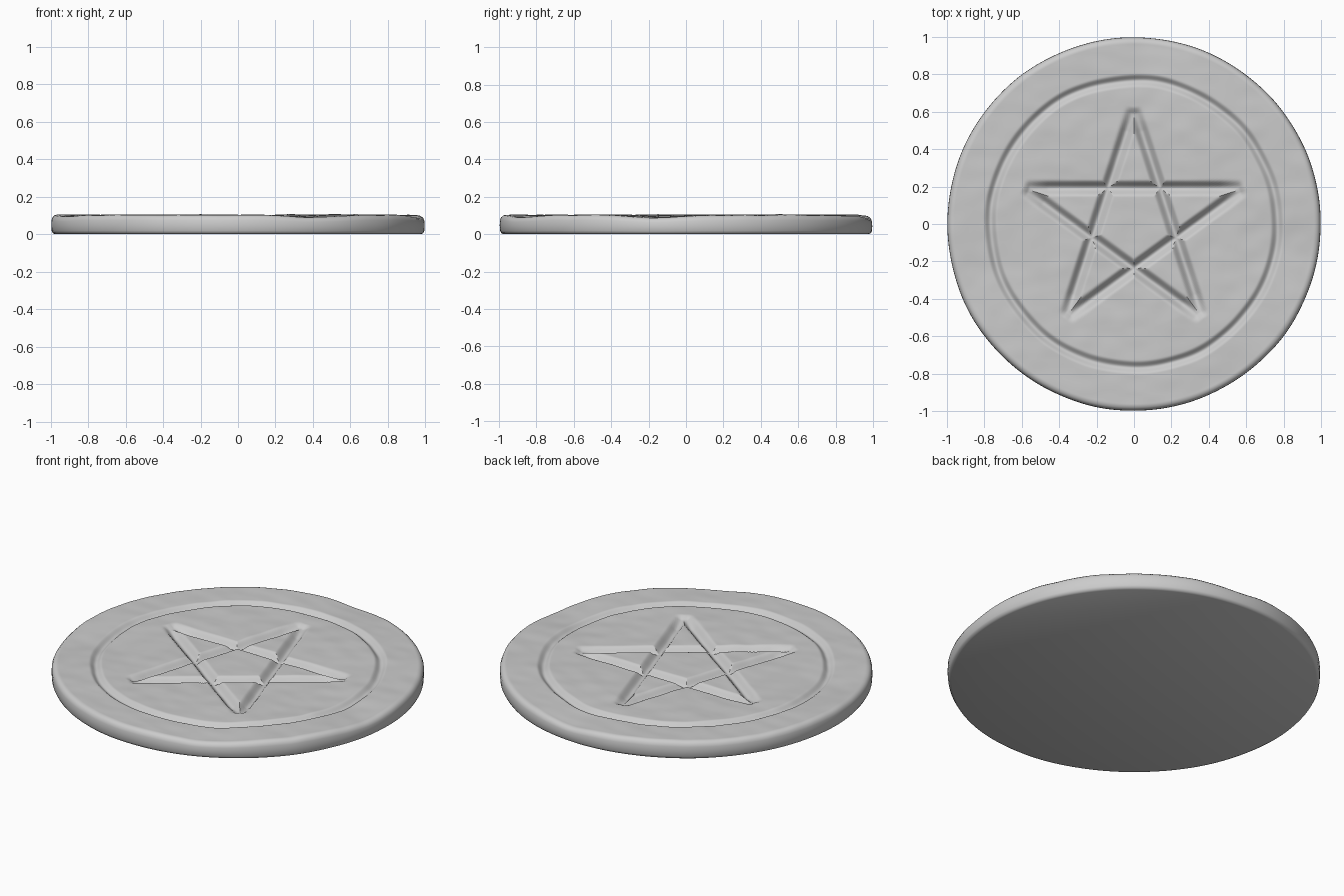
import bpy, bmesh, math
from mathutils import Vector, noise

cube = bpy.data.objects.get("Cube")
if cube:
    bpy.data.objects.remove(cube)

SEGMENTS, RINGS = 320, 150
STAR_R, RING_R, TOP = 0.62, 0.765, 0.103

# Clay material
clay = bpy.data.materials.new("grey clay")
clay.use_nodes = True
grey = (0.6, 0.6, 0.6, 1)
clay.diffuse_color = grey
clay.node_tree.nodes["Principled BSDF"].inputs["Base Color"].default_value = grey

# Star lines join every second tip
tips = [Vector((math.cos(a), math.sin(a))) * STAR_R
        for a in (math.pi / 2 + i * math.tau / 5 for i in range(5))]
lines = [(tips[i], tips[(i + 2) % 5]) for i in range(5)]


def groove(distance, half_width, depth):
    """Rounded V cut, deepest at distance zero."""
    t = max(0, 1 - abs(distance) / half_width)
    return depth * t * t * (3 - 2 * t)


def star_cut(p):
    """Depth of the deepest star line, tapering to its tips."""
    cut = 0
    for a, b in lines:
        along = (b - a).normalized()
        t = (p - a).dot(along)
        end = min(t, (b - a).length - t)
        if end > 0:
            side = (p - a).dot(Vector((-along.y, along.x)))
            taper = min(1, 0.35 + end / 0.2) * min(1, end / 0.03)
            cut = max(cut, groove(side, 0.045, 0.036 * taper))
    return cut


def rim_dip(angle, r):
    """Pressed low spots along the hand-shaped border."""
    dip = 0
    for degrees, depth in ((84, 0.016), (-65, 0.014), (-10, 0.014), (200, 0.008)):
        d = math.remainder(angle - math.radians(degrees), math.tau)
        dip += depth * math.exp(-(d / 0.2) ** 2)
    return dip * max(0, min(1, (r - 0.55) / 0.4))


def top_height(x, y):
    p = Vector((x, y))
    r = p.length
    wobble = 0.004 * noise.noise(Vector((x * 3, y * 3, 1)))
    wobble += 0.003 * noise.noise(Vector((x * 8, y * 11, 5)))
    ring = groove(r - RING_R - 0.006 * noise.noise(Vector((x * 4, y * 4, 9))), 0.036, 0.022)
    return TOP + wobble - rim_dip(math.atan2(y, x), r) - max(star_cut(p), ring)


bm = bmesh.new()


def add_ring(point):
    return [bm.verts.new(point(i * math.tau / SEGMENTS)) for i in range(SEGMENTS)]


def bridge(inner, outer):
    for i in range(SEGMENTS):
        j = (i + 1) % SEGMENTS
        bm.faces.new((inner[i], outer[i], outer[j], inner[j]))


def edge_radius(a):
    return 0.996 + 0.004 * noise.noise(Vector((math.cos(a) * 3, math.sin(a) * 3, 2)))


# Carved top face
rings = []
for k in range(1, RINGS + 1):
    def top_point(a, r=0.965 * k / RINGS):
        x, y = r * math.cos(a), r * math.sin(a)
        return x, y, top_height(x, y)
    rings.append(add_ring(top_point))

# Rounded upper edge, wall and lower edge: inset and height fraction
profile = [(0.018, 0.97), (0.007, 0.87), (0.001, 0.72), (0, 0.45),
           (0.002, 0.18), (0.008, 0.06), (0.02, 0)]
for inset, level in profile:
    def side_point(a):
        r = edge_radius(a) - inset
        c, s = math.cos(a), math.sin(a)
        return r * c, r * s, level * top_height(0.965 * c, 0.965 * s)
    rings.append(add_ring(side_point))

for inner, outer in zip(rings, rings[1:]):
    bridge(inner, outer)

# Centre fan and flat underside
centre = bm.verts.new((0, 0, top_height(0, 0)))
for i in range(SEGMENTS):
    bm.faces.new((centre, rings[0][i], rings[0][(i + 1) % SEGMENTS]))
bm.faces.new(list(reversed(rings[-1])))
bmesh.ops.recalc_face_normals(bm, faces=bm.faces)

mesh = bpy.data.meshes.new("star_disc")
bm.to_mesh(mesh)
bm.free()
mesh.materials.append(clay)
disc = bpy.data.objects.new("star_disc", mesh)
bpy.context.collection.objects.link(disc)

bpy.ops.object.select_all(action="DESELECT")
disc.select_set(True)
bpy.context.view_layer.objects.active = disc
bpy.ops.object.shade_smooth_by_angle(angle=math.radians(50))
